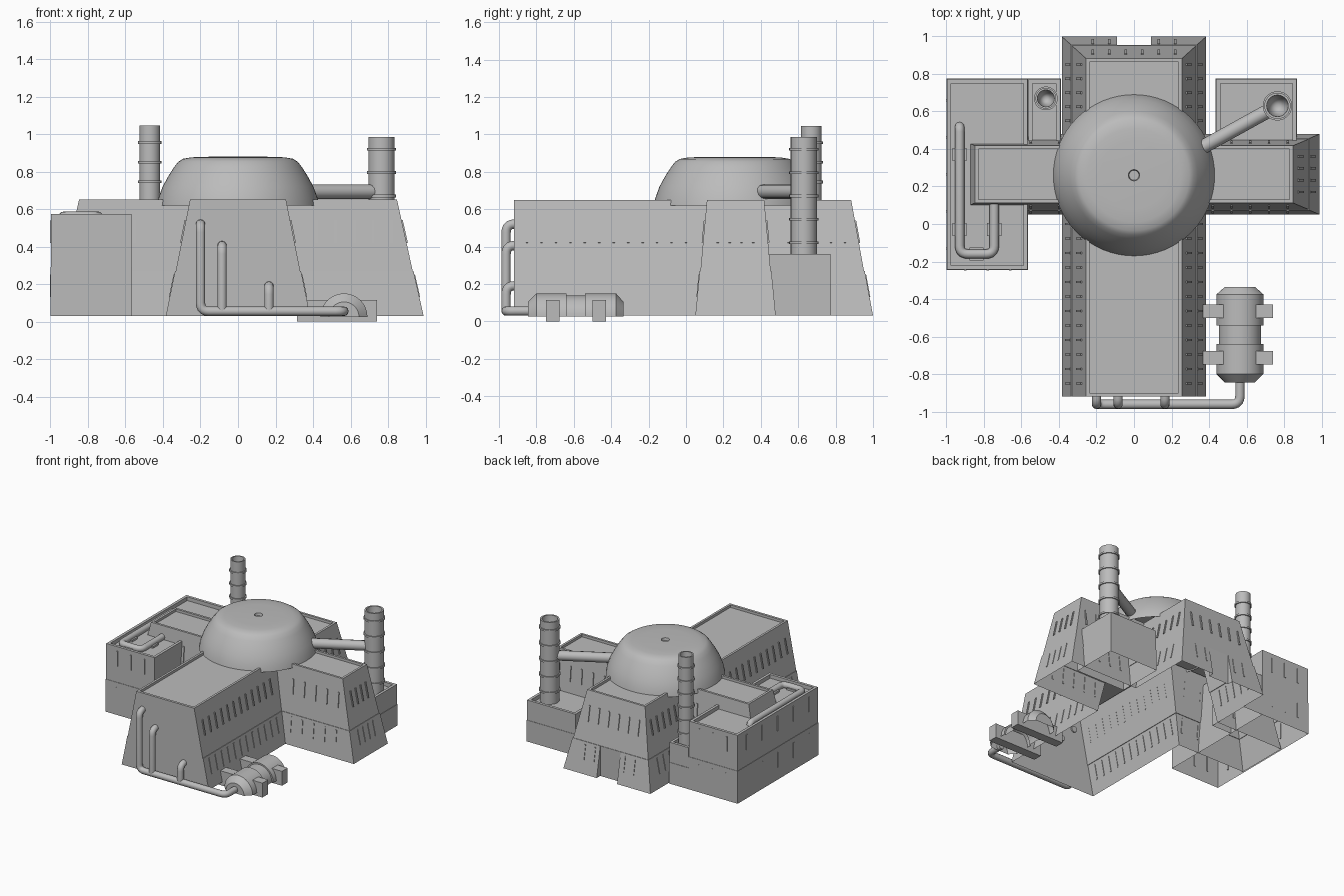
import bpy, bmesh, math
from mathutils import Vector, Matrix

if "Cube" in bpy.data.objects:
    bpy.data.objects.remove(bpy.data.objects["Cube"])

grey = bpy.data.materials.new("concrete_grey")
grey.diffuse_color = (0.5, 0.5, 0.5, 1)
grey.use_nodes = True
grey.node_tree.nodes["Principled BSDF"].inputs["Base Color"].default_value = grey.diffuse_color


def finish(name, bm, smooth=False):
    bmesh.ops.recalc_face_normals(bm, faces=bm.faces)
    me = bpy.data.meshes.new(name)
    bm.to_mesh(me)
    bm.free()
    ob = bpy.data.objects.new(name, me)
    bpy.context.collection.objects.link(ob)
    me.materials.append(grey)
    select(ob)
    if smooth:
        bpy.ops.object.shade_smooth_by_angle(angle=math.radians(35))
    return ob


def select(ob):
    bpy.ops.object.select_all(action='DESELECT')
    ob.select_set(True)
    bpy.context.view_layer.objects.active = ob


def loft(name, rings, closed_bottom=False):
    """Skin a stack of outlines and close the last one as the roof."""
    bm = bmesh.new()
    vs = [[bm.verts.new(p) for p in ring] for ring in rings]
    for a, b in zip(vs, vs[1:]):
        for i in range(len(a)):
            j = (i + 1) % len(a)
            bm.faces.new((a[i], a[j], b[j], b[i]))
    bm.faces.new(vs[-1])
    if closed_bottom:
        bm.faces.new(vs[0][::-1])
    return finish(name, bm)


def box(name, x0, x1, y0, y1, z0, z1):
    bm = bmesh.new()
    bmesh.ops.create_cube(bm, size=1)
    for v in bm.verts:
        v.co = ((x0 + x1) / 2 + v.co.x * (x1 - x0),
                (y0 + y1) / 2 + v.co.y * (y1 - y0),
                (z0 + z1) / 2 + v.co.z * (z1 - z0))
    return finish(name, bm)


def lathe(name, profile, centre, segs=48):
    """Turn (radius, height) points round a vertical axis."""
    bm = bmesh.new()
    vs = [bm.verts.new((r, 0, z)) for r, z in profile]
    es = [bm.edges.new(e) for e in zip(vs, vs[1:])]
    bmesh.ops.spin(bm, geom=vs + es, cent=(0, 0, 0), axis=(0, 0, 1),
                   angle=math.tau, steps=segs)
    bmesh.ops.remove_doubles(bm, verts=bm.verts, dist=1e-5)
    bmesh.ops.translate(bm, verts=bm.verts, vec=(*centre, 0))
    return finish(name, bm, True)


def pipe(name, pts, r, bend=0.045):
    """Round tube along a path with rounded corners."""
    pts = [Vector(p) for p in pts]
    path = [pts[0]]
    for a, b, c in zip(pts, pts[1:], pts[2:]):
        d = min(bend, (a - b).length * 0.9, (c - b).length * 0.9)
        p, q = b + (a - b).normalized() * d, b + (c - b).normalized() * d
        for i in range(6):
            t = i / 5
            path.append(p * (1 - t) ** 2 + b * 2 * t * (1 - t) + q * t * t)
    path.append(pts[-1])
    cu = bpy.data.curves.new(name, 'CURVE')
    cu.dimensions = '3D'
    cu.bevel_depth, cu.bevel_resolution, cu.use_fill_caps = r, 4, True
    sp = cu.splines.new('POLY')
    sp.points.add(len(path) - 1)
    for s, p in zip(sp.points, path):
        s.co = (*p, 1)
    cu.materials.append(grey)
    ob = bpy.data.objects.new(name, cu)
    bpy.context.collection.objects.link(ob)
    select(ob)
    bpy.ops.object.convert(target='MESH')
    bpy.ops.object.shade_smooth_by_angle(angle=math.radians(40))


# Cross-shaped main hall: sloped walls, shallow ledge, parapet, open underside
BASE, TOP, LEDGE = 0.03, 0.65, 0.27


def dims(z):
    t = (z - BASE) / (TOP - BASE)
    mix = lambda a, b: a + (b - a) * t
    return mix(.385, .258), mix(.99, .85), mix(.05, .11), mix(.48, .42), mix(1.0, .885)


def cross(z, d=0.0, front=0.0, drop=0.0):
    w, X, y0, y1, Y = dims(z)
    w, X, y0, y1, Y, F = w - d, X - d, y0 + d, y1 - d, Y - d, -.92 + front
    pts = [(-w, F), (w, F), (w, y0), (X, y0), (X, y1), (w, y1),
           (w, Y), (-w, Y), (-w, y1), (-X, y1), (-X, y0), (-w, y0)]
    return [(x, y, z - drop) for x, y in pts]


hall = loft("main_hall", [cross(BASE), cross(LEDGE), cross(LEDGE, .004), cross(TOP, .002),
                          cross(TOP, .02, .02), cross(TOP, .02, .02, .02)], True)
cutter = box("doorway_cutter", -.09, .09, .955, 1.2, -.1, .4)
cutter.hide_render = True
mod = hall.modifiers.new("doorway", 'BOOLEAN')
mod.object, mod.operation, mod.solver = cutter, 'DIFFERENCE', 'EXACT'
select(hall)
bpy.ops.object.modifier_apply(modifier="doorway")
bpy.data.objects.remove(cutter)
bm = bmesh.new()
bm.from_mesh(hall.data)
floor = [f for f in bm.faces if f.normal.z < -.9 and f.calc_center_median().z < BASE + .002]
bmesh.ops.delete(bm, geom=floor, context='FACES')
bm.to_mesh(hall.data)
bm.free()


# Side blocks with parapets
def block(name, x0, x1, y0, y1, top, ledge, rim=.025):
    def rect(z, d):
        return [(x0 + d, y0 + d, z), (x1 - d, y0 + d, z), (x1 - d, y1 - d, z), (x0 + d, y1 - d, z)]
    loft(name, [rect(BASE, 0), rect(ledge, 0), rect(ledge, .003), rect(top, .003),
                rect(top, rim), rect(top - .03, rim)])


block("left_annex", -1.0, -.565, -.245, .775, .575, .29)
block("left_chimney_block", -.565, -.39, .42, .775, .36, .2)
block("right_chimney_block", .435, .87, .40, .775, .36, .2)

# Narrow wall slits in two rows
slit_bm = bmesh.new()


def slit(a, b, n, width=.012):
    a, b, n = Vector(a), Vector(b), Vector(n)
    up = b - a
    u = up.cross(n).normalized()
    n = u.cross(up).normalized()
    m = Matrix((u * width, up, n * .008)).transposed().to_4x4()
    m.translation = (a + b) / 2
    bmesh.ops.create_cube(slit_bm, size=1, matrix=m)


def steps(start, end, n):
    return [start + (end - start) * i / (n - 1) for i in range(n)]


for row, (lo, hi) in enumerate([(.13, .25), (.42, .54)]):
    A, B = dims(lo), dims(hi)
    for s in (-1, 1):
        for y in steps(-.85, .0, 12) + steps(.55, .85, 5):
            slit((s * A[0], y, lo), (s * B[0], y, hi), (s, 0, 0))
        for x in (steps(.42, .82, 5) if s > 0 else [-.40, -.55]):
            slit((x, A[2], lo), (x, B[2], hi), (0, -1, 0))
            slit((x, A[3], lo), (x, B[3], hi), (0, 1, 0))
    for y in steps(.17, .36, 4):
        slit((A[1], y, lo), (B[1], y, hi), (1, 0, 0))
    for x in steps(-.22, .22, 6):
        if row or abs(x) > .11:
            slit((x, A[4], lo), (x, B[4], hi), (0, 1, 0))
    for y in steps(-.13, .66, 5):
        slit((-1 + .002, y, lo), (-1 + .002, y, hi), (-1, 0, 0))
    for x in steps(-.9, -.66, 3):
        slit((x, -.243, lo), (x, -.243, hi), (0, -1, 0))
        slit((x, .773, lo), (x, .773, hi), (0, 1, 0))
finish("wall_slits", slit_bm)

# Dome with small central vent
lathe("dome", [(.432, .62), (.424, .66), (.402, .72), (.372, .775), (.34, .825), (.318, .853),
               (.295, .868), (.25, .876), (.18, .879), (.03, .88), (.026, .86), (0, .86)],
      (0, .26), 64)


# Banded hollow chimneys
def chimney(name, centre, r, top, bands):
    prof = [(r, .31)]
    for z in bands:
        prof += [(r, z - .007), (r + .008, z - .007), (r + .008, z + .007), (r, z + .007)]
    prof += [(r, top), (r * .82, top), (r * .7, top - .15), (0, top - .25)]
    lathe(name, prof, centre, 32)


chimney("left_chimney", (-.47, .67), .055, 1.045, [.43 + .105 * i for i in range(6)])
chimney("right_chimney", (.765, .63), .07, .985, [.42 + .125 * i for i in range(5)])
pipe("dome_flue", [(.33, .39, .693), (.755, .625, .693)], .038)

# Roof pipe on the left annex with clamps
pipe("roof_pipe", [(-.93, .52, .53), (-.93, .52, .562), (-.93, -.16, .562),
                   (-.745, -.16, .562), (-.745, .15, .562)], .025)
for i, (x, y, hx, hy) in enumerate([(-.93, .37, .038, .035), (-.93, -.03, .038, .035),
                                    (-.745, -.03, .038, .035), (-.84, -.16, .038, .035)]):
    box(f"roof_pipe_clamp_{i}", x - hx, x + hx, y - hy, y + hy, .54, .56)

# Front wall pipework
Y, Z, R = -.962, .055, .025
pipe("front_main_pipe", [(-.2, -.91, .52), (-.2, Y, .52), (-.2, Y, Z),
                         (.565, Y, Z), (.565, -.82, Z)], R)
pipe("front_riser_middle", [(-.085, -.91, .405), (-.085, Y, .405), (-.085, Y, Z)], R)
pipe("front_riser_right", [(.165, -.91, .19), (.165, Y, .19), (.165, Y, Z)], R)

# Half-buried storage tank: half turn round a lengthwise axis, open underside
bm = bmesh.new()
prof = [(0, -.845), (.08, -.845), (.125, -.80), (.125, -.64), (.113, -.64), (.113, -.54),
        (.125, -.54), (.125, -.375), (.08, -.335), (0, -.335)]
vs = [bm.verts.new((.565 + r, y, .025)) for r, y in prof]
es = [bm.edges.new(e) for e in zip(vs, vs[1:])]
bmesh.ops.spin(bm, geom=vs + es, cent=(.565, 0, .025), axis=(0, -1, 0), angle=math.pi, steps=24)
bmesh.ops.remove_doubles(bm, verts=bm.verts, dist=1e-5)
finish("storage_tank", bm, True)
for i, y in enumerate((-.712, -.465)):
    box(f"tank_cradle_{i}", .315, .74, y - .036, y + .036, 0, .115)
